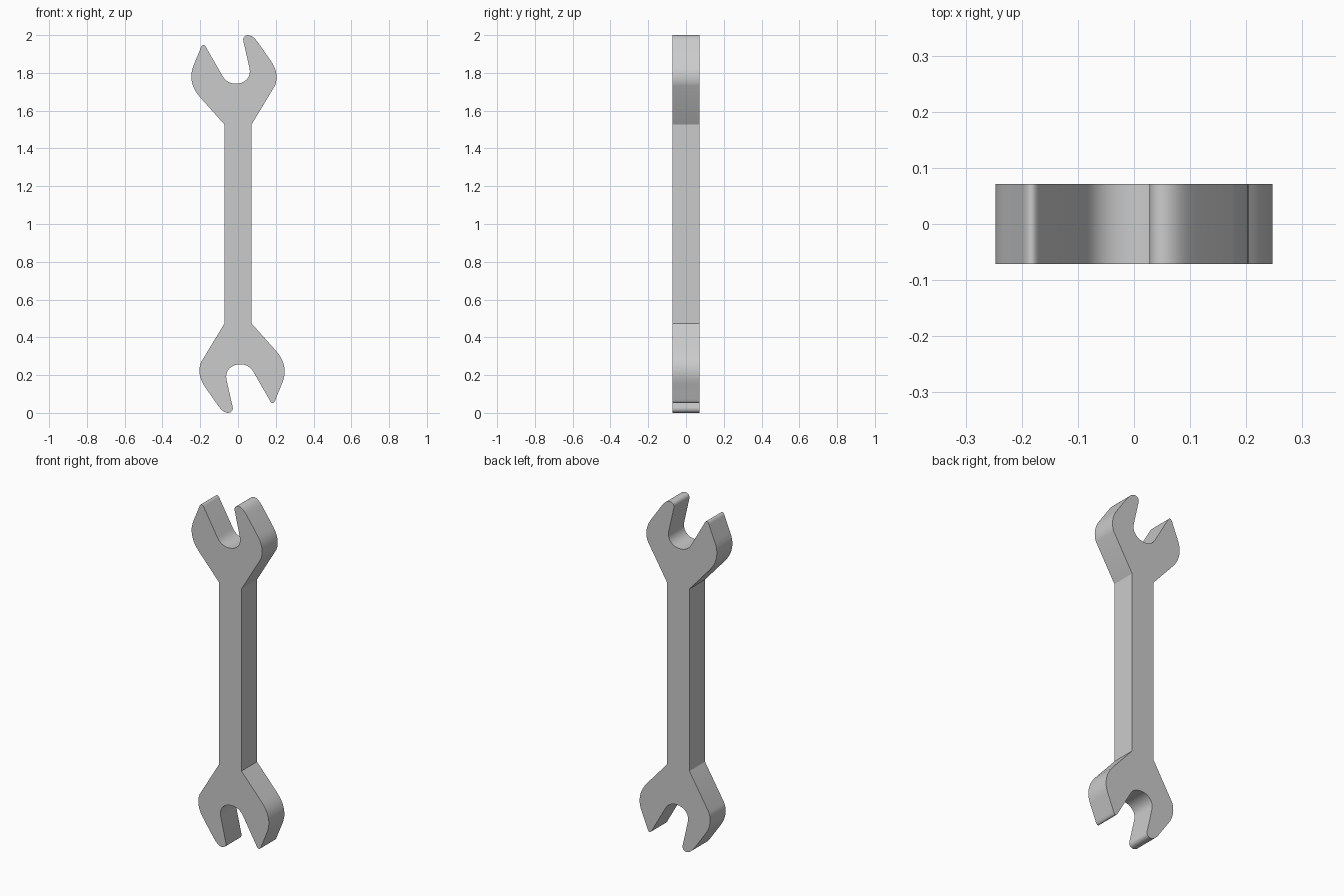
import bpy, bmesh, math
from mathutils import Vector
from mathutils.geometry import interpolate_bezier

if "Cube" in bpy.data.objects:
    bpy.data.objects.remove(bpy.data.objects["Cube"])

HALF_DEPTH = 0.071
MID_Z = 1.0

# Upper jaw outline, from left of the handle round to the right:
# 2 numbers = straight line to the point, 6 numbers = curve (two controls, end)
JAW = [
    (-0.072, 1.527),
    (-0.20, 1.67),
    (-0.245, 1.72, -0.262, 1.78, -0.233, 1.845),    # left cheek
    (-0.20, 1.925),
    (-0.193, 1.95, -0.18, 1.955, -0.17, 1.937),     # left tip
    (-0.083, 1.785),
    (-0.067, 1.755, -0.04, 1.743, -0.01, 1.743),    # slot bottom
    (0.035, 1.743, 0.072, 1.775, 0.061, 1.825),
    (0.028, 1.97),
    (0.025, 1.99, 0.038, 2.0, 0.055, 2.0),          # right tip
    (0.08, 1.997, 0.095, 1.975, 0.11, 1.955),
    (0.175, 1.862),
    (0.205, 1.82, 0.212, 1.77, 0.196, 1.733),       # right cheek
    (0.072, 1.527),
]


def trace(steps, resolution=9):
    points = []
    for step in steps:
        if len(step) == 2:
            points.append(Vector((step[0], 0, step[1])))
        else:
            a, b, end = (Vector((step[i], 0, step[i + 1])) for i in (0, 2, 4))
            points += interpolate_bezier(points[-1], a, b, end, resolution)[1:]
    return points


# Full outline: the lower jaw is the upper one turned half a revolution
upper = trace(JAW)
lower = [Vector((-p.x, 0, 2 * MID_Z - p.z)) for p in upper]

bm = bmesh.new()
verts = [bm.verts.new((p.x, -HALF_DEPTH, p.z)) for p in upper + lower]
front = bm.faces.new(verts)
extruded = bmesh.ops.extrude_face_region(bm, geom=[front], use_keep_orig=True)
back_verts = [g for g in extruded["geom"] if isinstance(g, bmesh.types.BMVert)]
bmesh.ops.translate(bm, verts=back_verts, vec=(0, 2 * HALF_DEPTH, 0))
bmesh.ops.recalc_face_normals(bm, faces=bm.faces)

# Open-ended spanner body
mesh = bpy.data.meshes.new("wrench")
bm.to_mesh(mesh)
bm.free()
wrench = bpy.data.objects.new("wrench", mesh)
bpy.context.collection.objects.link(wrench)
bpy.context.view_layer.objects.active = wrench
wrench.select_set(True)
bpy.ops.object.shade_smooth_by_angle(angle=math.radians(30))
